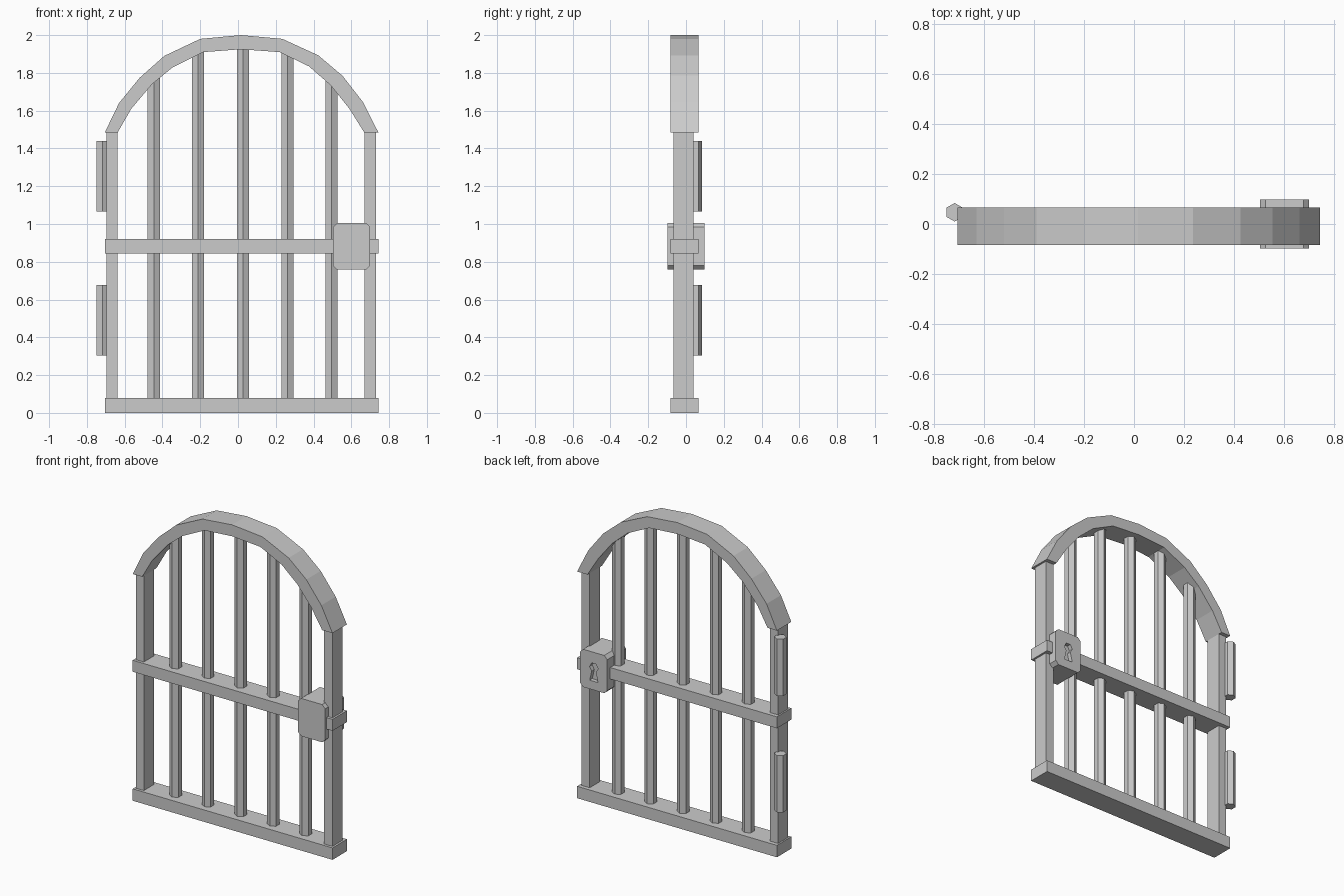
import bpy
import bmesh
import math
from mathutils import Vector

cube = bpy.data.objects.get("Cube")
if cube:
    bpy.data.objects.remove(cube, do_unlink=True)

iron = bpy.data.materials.new("grey_iron")
iron.use_nodes = True
iron.diffuse_color = (0.6, 0.6, 0.6, 1)
iron.node_tree.nodes["Principled BSDF"].inputs["Base Color"].default_value = (0.6, 0.6, 0.6, 1)


def finish(name, bm):
    bmesh.ops.recalc_face_normals(bm, faces=bm.faces)
    mesh = bpy.data.meshes.new(name)
    bm.to_mesh(mesh)
    bm.free()
    mesh.materials.append(iron)
    obj = bpy.data.objects.new(name, mesh)
    bpy.context.collection.objects.link(obj)
    return obj


def prism(name, outline, start, end, axis="y"):
    """Extrude a closed outline along y (outline in x, z) or z (outline in x, y)."""
    bm = bmesh.new()
    if axis == "y":
        verts = [bm.verts.new((a, start, b)) for a, b in outline]
        step = Vector((0, end - start, 0))
    else:
        verts = [bm.verts.new((a, b, start)) for a, b in outline]
        step = Vector((0, 0, end - start))
    face = bm.faces.new(verts)
    out = bmesh.ops.extrude_face_region(bm, geom=[face], use_keep_orig=True)
    moved = [g for g in out["geom"] if isinstance(g, bmesh.types.BMVert)]
    bmesh.ops.translate(bm, verts=moved, vec=step)
    return finish(name, bm)


def box(name, x, y, z):
    corners = [(x[0], z[0]), (x[1], z[0]), (x[1], z[1]), (x[0], z[1])]
    return prism(name, corners, y[0], y[1])


def hex_rod(name, x, y, z0, z1, radius=0.037):
    ring = [(x + radius * math.sin(i * math.pi / 3), y + radius * math.cos(i * math.pi / 3))
            for i in range(6)]
    return prism(name, ring, z0, z1, "z")


DEPTH = (-0.083, 0.066)

# Rails and side posts
box("bottom_rail", (-0.705, 0.743), DEPTH, (0, 0.078))
box("middle_rail", (-0.705, 0.743), DEPTH, (0.845, 0.92))
box("right_post", (-0.695, -0.637), (-0.065, 0.04), (0.04, 1.50))
box("left_post", (0.67, 0.73), (-0.065, 0.04), (0.04, 1.50))

# Faceted arch
outer = [(-0.705, 1.485), (-0.63, 1.64), (-0.52, 1.775), (-0.39, 1.89), (-0.2, 1.98),
         (0.015, 2.0), (0.235, 1.98), (0.425, 1.893), (0.553, 1.785), (0.662, 1.645), (0.743, 1.485)]
inner = [(-0.637, 1.485), (-0.565, 1.61), (-0.455, 1.74), (-0.345, 1.83), (-0.183, 1.91),
         (0.015, 1.925), (0.22, 1.91), (0.375, 1.835), (0.49, 1.735), (0.59, 1.61), (0.668, 1.485)]
prism("arch", outer + inner[::-1], *DEPTH)


def arch_height(x):
    def height(path):
        for (x0, z0), (x1, z1) in zip(path, path[1:]):
            if x0 <= x <= x1:
                return z0 + (z1 - z0) * (x - x0) / (x1 - x0)
    return (height(outer) + height(inner)) / 2


# Upright bars
for i, x in enumerate((-0.446, -0.212, 0.026, 0.262, 0.496)):
    hex_rod(f"bar_{i + 1}", x, -0.008, 0.04, arch_height(x))

# Hinges
hex_rod("lower_hinge", -0.717, 0.047, 0.305, 0.677)
hex_rod("upper_hinge", -0.717, 0.047, 1.067, 1.44)

# Lock case with cut corners
x0, x1, z0, z1, c = 0.503, 0.7, 0.758, 1.005, 0.022
lock = prism("lock_case", [(x0 + c, z0), (x1 - c, z0), (x1, z0 + c), (x1, z1 - c),
                           (x1 - c, z1), (x0 + c, z1), (x0, z1 - c), (x0, z0 + c)], -0.097, 0.097)

# Keyhole sunk into the back of the lock
kx, kz, r = 0.6, 0.905, 0.031
keyhole = [(kx + r * math.sin(math.radians(a)), kz + r * math.cos(math.radians(a)))
           for a in range(-150, 151, 60)]
keyhole += [(kx + 0.03, kz - 0.09), (kx - 0.03, kz - 0.09)]
cutter = prism("keyhole_cutter", keyhole, 0.07, 0.15)
cutter.hide_render = True
cutter.hide_set(True)
cut = lock.modifiers.new("keyhole", "BOOLEAN")
cut.operation = "DIFFERENCE"
cut.solver = "EXACT"
cut.object = cutter
bpy.context.view_layer.objects.active = lock
lock.select_set(True)
bpy.ops.object.modifier_apply(modifier=cut.name)
bpy.data.objects.remove(cutter, do_unlink=True)
